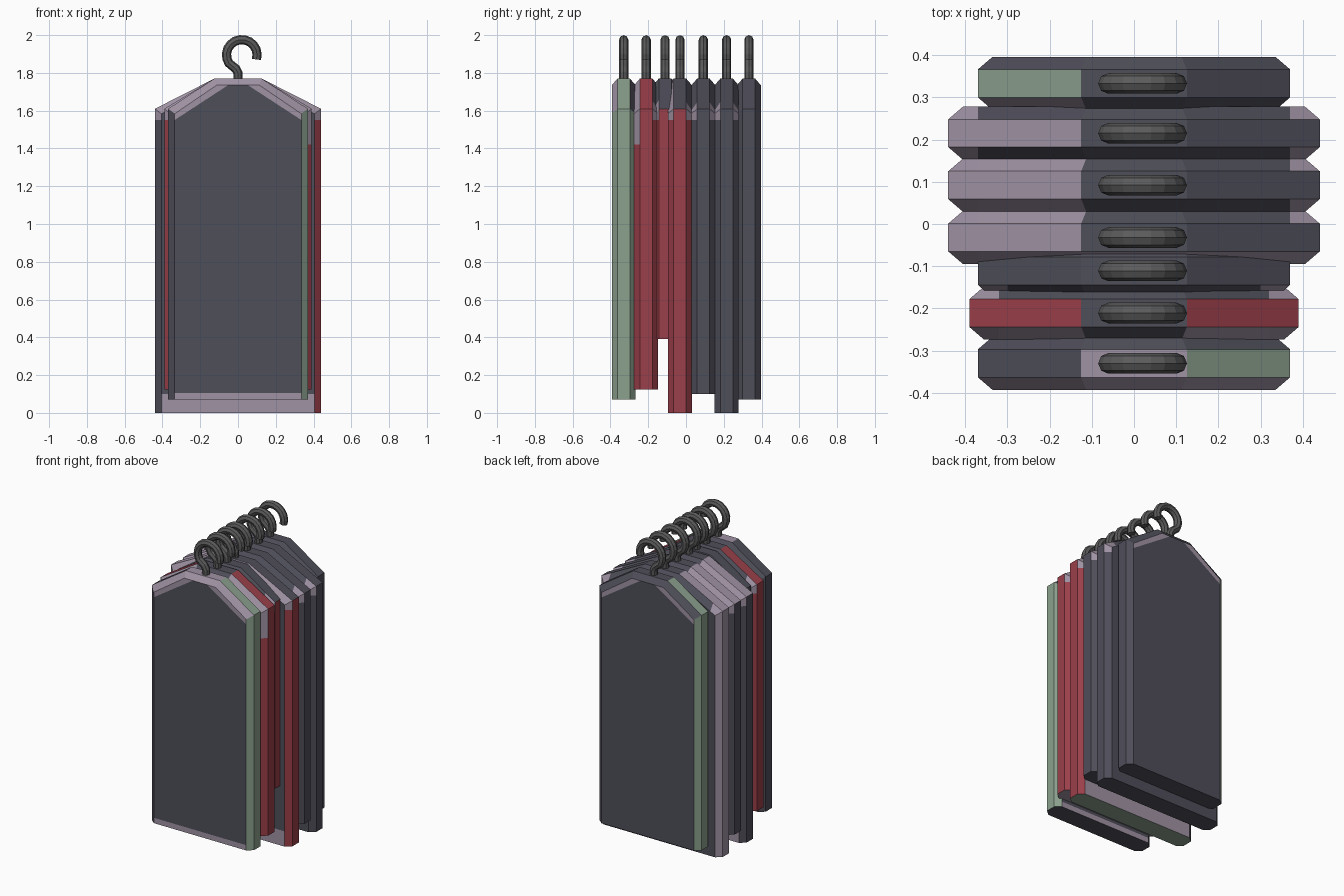
import bpy, bmesh, math
from mathutils import Vector

if "Cube" in bpy.data.objects:
    bpy.data.objects.remove(bpy.data.objects["Cube"])

# ---- colours ----
def mat(name, c):
    m = bpy.data.materials.new(name)
    m.diffuse_color = (*c, 1)
    m.use_nodes = True
    m.node_tree.nodes["Principled BSDF"].inputs["Base Color"].default_value = m.diffuse_color
    return m

MATS = [mat("slate_cloth", (0.078, 0.077, 0.102)),
        mat("pale_lilac_cloth", (0.35, 0.29, 0.37)),
        mat("red_cloth", (0.33, 0.05, 0.068)),
        mat("sage_green_cloth", (0.26, 0.355, 0.27))]
METAL = mat("hook_metal", (0.105, 0.105, 0.105))
CODE = {'D': 0, 'P': 1, 'R': 2, 'G': 3}
TOP, SHOULDER, NECK = 1.77, 1.61, 0.125
HALF_FLAT, HALF_THICK, INSET = 0.033, 0.063, 0.035


def outline(hw, bottom, inset):
    """Garment outline: bottom, sides, sloped shoulders, flat neck."""
    k = inset / INSET
    w, s, t, n = hw - inset, SHOULDER - 0.026 * k, TOP - inset, NECK - 0.012 * k
    return [(-w, bottom), (w, bottom), (w, s), (n, t), (-n, t), (-w, s)]


def garment(name, y, hw, bottom, flat, front, back, left, right, under,
            tips=False, hem=0, patch=0, collar=None):
    """flat/front/back: colours of the upper edge (left, neck, right).
    left/right: colours of the side edge (front bevel, flat, back bevel)."""
    bm = bmesh.new()
    rings = []
    for dy, ins in ((-HALF_THICK, INSET), (-HALF_FLAT, 0), (HALF_FLAT, 0), (HALF_THICK, INSET)):
        rings.append([bm.verts.new((x, y + dy, z)) for x, z in outline(hw, bottom, ins)])
    bm.faces.new(rings[0])
    bm.faces.new(rings[3])
    upper = (front, flat, back)
    for b in range(3):
        cols = [under, right[b], upper[b][2], upper[b][1], upper[b][0], left[b]]
        for i in range(6):
            j = (i + 1) % 6
            f = bm.faces.new((rings[b][i], rings[b][j], rings[b + 1][j], rings[b + 1][i]))
            f.material_index = CODE[cols[i]]

    def cut(co, no):
        bmesh.ops.bisect_plane(bm, geom=bm.verts[:] + bm.edges[:] + bm.faces[:],
                               plane_co=co, plane_no=no)

    bmesh.ops.recalc_face_normals(bm, faces=bm.faces[:])
    # pale shoulder tips on the bevels
    if tips:
        cut((0, 0, 1.55), (0, 0, 1))
        for s in (-1, 1):
            cut((s * (hw - 0.07), 0, 0), (1, 0, 0))
        bm.normal_update()
        for f in bm.faces:
            c = f.calc_center_median()
            if 0.3 < abs(f.normal.y) < 0.95 and c.z > 1.55 and abs(c.x) > hw - 0.07:
                f.material_index = 1
    # pale run on the right front bevel
    if collar:
        cut((0, 0, collar), (0, 0, 1))
        bm.normal_update()
        for f in bm.faces:
            c = f.calc_center_median()
            if -0.95 < f.normal.y < -0.3 and c.z > collar and c.x > 0.3:
                f.material_index = 1
    # pale hem along the lower front and back
    if hem:
        cut((0, 0, bottom + hem), (0, 0, 1))
        bm.normal_update()
        for f in bm.faces:
            if abs(f.normal.y) > 0.95 and f.calc_center_median().z < bottom + hem:
                f.material_index = 1
    # pale bands below the shoulder slope on one big face
    if patch:
        slope = Vector((TOP - SHOULDER, 0, hw - NECK)).normalized()
        inner = outline(hw, bottom, INSET)
        for s, p in ((1, inner[2]), (-1, inner[5])):
            no = Vector((s * slope.x, 0, slope.z))
            faces = [f for f in bm.faces if f.normal.y * patch > 0.95]
            geom = faces + list({e for f in faces for e in f.edges}) + \
                list({v for f in faces for v in f.verts})
            co = Vector((p[0], 0, p[1])) - no * 0.028
            bmesh.ops.bisect_plane(bm, geom=geom, plane_co=co, plane_no=no)
            bm.normal_update()
            for f in bm.faces:
                if f.normal.y * patch > 0.95 and (f.calc_center_median() - co).dot(no) > 0:
                    f.material_index = 1
    me = bpy.data.meshes.new(name)
    bm.to_mesh(me)
    bm.free()
    for m in MATS:
        me.materials.append(m)
    bpy.context.collection.objects.link(bpy.data.objects.new(name, me))


# ---- row of seven garments, front to back ----
GARMENTS = [
    dict(y=-0.330, hw=0.37, bottom=0.07, flat='DPG', front='PPP', back='DDD',
         left='DDD', right='GGG', under='D', hem=0.035, patch=-1),
    dict(y=-0.211, hw=0.39, bottom=0.125, flat='RDR', front='PDP', back='DDD',
         left='RRR', right='RRR', under='P', tips=True, collar=1.42),
    dict(y=-0.111, hw=0.37, bottom=0.39, flat='DDD', front='DDD', back='DDD',
         left='DDD', right='RRR', under='D', tips=True),
    dict(y=-0.032, hw=0.44, bottom=0.0, flat='PDD', front='PPP', back='PDD',
         left='DDD', right='RRR', under='G', tips=True, hem=0.1),
    dict(y=0.092, hw=0.44, bottom=0.10, flat='PDD', front='PDD', back='PDD',
         left='DDD', right='DDD', under='D', tips=True),
    dict(y=0.215, hw=0.44, bottom=0.0, flat='PDD', front='DDD', back='DDD',
         left='DPP', right='DDD', under='D', tips=True),
    dict(y=0.333, hw=0.37, bottom=0.07, flat='GDD', front='PDD', back='DDD',
         left='GGG', right='DDD', under='D', patch=1),
]
for i, g in enumerate(GARMENTS):
    garment(f"garment_{i + 1}", **g)

# ---- shared hanger hook: stem plus open ring ----
path = [(0, 1.75), (0, 1.80), (-0.012, 1.822)]
for k in range(13):
    a = math.radians(212 - k * (212 + 17) / 12)
    path.append((0.02 + 0.081 * math.cos(a), 1.895 + 0.081 * math.sin(a)))
cu = bpy.data.curves.new("hook_path", 'CURVE')
cu.dimensions = '3D'
cu.bevel_depth = 0.0245
cu.bevel_resolution = 2
cu.use_fill_caps = True
sp = cu.splines.new('POLY')
sp.points.add(len(path) - 1)
for p, (x, z) in zip(sp.points, path):
    p.co = (x, 0, z, 1)
sp.use_smooth = False
tmp = bpy.data.objects.new("hook_source", cu)
bpy.context.collection.objects.link(tmp)
hook = bpy.data.meshes.new_from_object(tmp.evaluated_get(bpy.context.evaluated_depsgraph_get()))
bpy.data.objects.remove(tmp)
hook.materials.clear()
hook.materials.append(METAL)
for i, g in enumerate(GARMENTS):
    ob = bpy.data.objects.new(f"hanger_hook_{i + 1}", hook)
    ob.location.y = g['y']
    bpy.context.collection.objects.link(ob)
